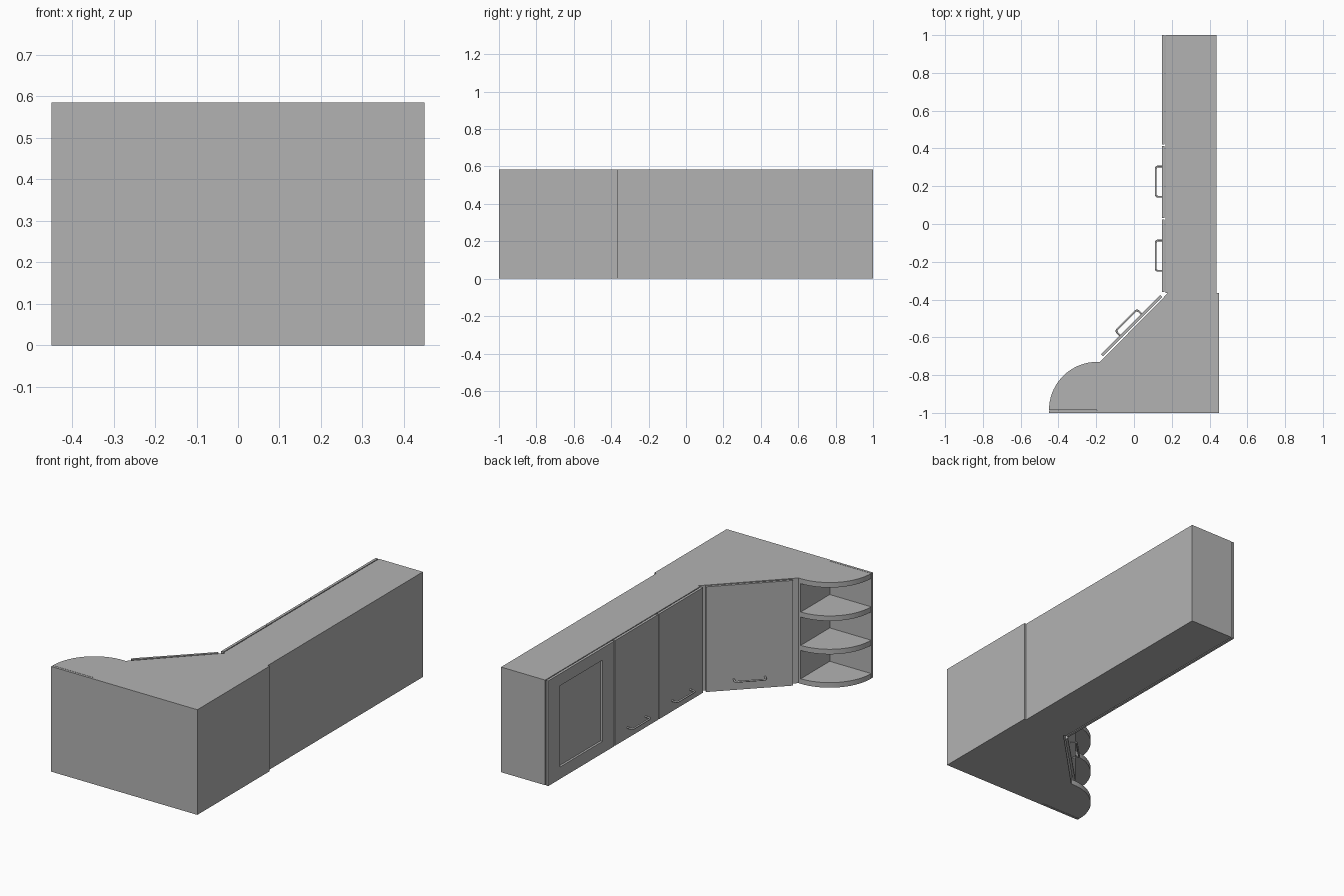
import bpy, bmesh, math
from mathutils import Vector, Matrix

cube = bpy.data.objects.get("Cube")
if cube:
    bpy.data.objects.remove(cube, do_unlink=True)

HEIGHT = 0.585
THICK = 0.014

grey = bpy.data.materials.new("cabinet grey")
grey.use_nodes = True
colour = (0.45, 0.45, 0.45, 1)
grey.diffuse_color = colour
grey.node_tree.nodes["Principled BSDF"].inputs["Base Color"].default_value = colour


def finish(name, data, matrix=None):
    obj = bpy.data.objects.new(name, data)
    data.materials.append(grey)
    bpy.context.collection.objects.link(obj)
    if matrix:
        obj.matrix_world = matrix
    return obj


def prism(name, outline, low, high):
    """Extrude a plan outline between two heights."""
    bm = bmesh.new()
    face = bm.faces.new([bm.verts.new((x, y, low)) for x, y in outline])
    top = bmesh.ops.extrude_face_region(bm, geom=[face])["geom"]
    verts = [v for v in top if isinstance(v, bmesh.types.BMVert)]
    bmesh.ops.translate(bm, verts=verts, vec=(0, 0, high - low))
    bmesh.ops.recalc_face_normals(bm, faces=bm.faces)
    mesh = bpy.data.meshes.new(name)
    bm.to_mesh(mesh)
    bm.free()
    return finish(name, mesh)


def box(name, x0, x1, y0, y1, z0=0, z1=HEIGHT):
    return prism(name, [(x0, y0), (x1, y0), (x1, y1), (x0, y1)], z0, z1)


def handle(name, matrix):
    """Bent bar handle standing out along local -x, running along local y."""
    half, out, bend = 0.08, 0.033, 0.012
    side = [(0, half)]
    for i in range(5):
        a = math.radians(22.5 * i)
        side.append((-out + bend - bend * math.sin(a), half - bend + bend * math.cos(a)))
    path = side + [(x, -y) for x, y in reversed(side)]
    curve = bpy.data.curves.new(name, 'CURVE')
    curve.dimensions = '3D'
    curve.bevel_depth = 0.005
    curve.bevel_resolution = 2
    curve.use_fill_caps = True
    spline = curve.splines.new('POLY')
    spline.points.add(len(path) - 1)
    for point, (x, y) in zip(spline.points, path):
        point.co = (x, y, 0, 1)
    finish(name, curve, matrix)


# Long straight carcass and the corner carcass with its diagonal front
box("straight_cabinet", 0.167, 0.438, -0.365, 1)
prism("corner_cabinet", [(-0.195, -1), (0.45, -1), (0.45, -0.365), (0.18, -0.365),
                         (-0.18, -0.73), (-0.195, -0.73)], 0, HEIGHT)

# Plain doors with handles on the straight run
FACE = 0.148
for label, y0, y1 in (("inner", -0.36, 0.025), ("middle", 0.031, 0.414)):
    box(label + "_door", FACE, FACE + THICK, y0, y1)
    mid = (y0 + y1) / 2 + (0.002 if label == "middle" else 0)
    handle(label + "_handle", Matrix.Translation((FACE, mid, 0.06)))

# Framed door with a recessed panel
framed = box("framed_door", FACE, FACE + THICK, 0.42, 1)
bm = bmesh.new()
bm.from_mesh(framed.data)
front = min(bm.faces, key=lambda f: f.calc_center_median().x)
bmesh.ops.inset_region(bm, faces=[front], thickness=0.085)
centre = front.calc_center_median()
for v in front.verts:
    v.co.y = centre.y + math.copysign(0.188, v.co.y - centre.y)
    v.co.z = centre.z + math.copysign(0.226, v.co.z - centre.z)
# straight-sided recess
walls = bmesh.ops.extrude_discrete_faces(bm, faces=[front])["faces"]
bmesh.ops.translate(bm, verts=walls[0].verts, vec=(0.012, 0, 0))
bmesh.ops.recalc_face_normals(bm, faces=bm.faces)
bm.to_mesh(framed.data)
bm.free()

# Diagonal corner door and handle, laid along the slanted front
start, end = Vector((-0.175, -0.69)), Vector((0.14, -0.376))
along = (end - start).normalized()
inward = Vector((along.y, -along.x)) * THICK
prism("diagonal_door", [start, end, end + inward, start + inward], 0, HEIGHT)
centre = (start + end) / 2
turn = Matrix.Rotation(math.atan2(along.y, along.x) - math.pi / 2, 4, 'Z')
handle("diagonal_handle", Matrix.Translation((centre.x, centre.y, 0.06)) @ turn)

# Open rounded end shelves with a thin wall behind them
box("shelf_back_wall", -0.45, -0.195, -1, -0.987)
CORNER_X, CORNER_Y, RADIUS = -0.195, -0.985, 0.255
arc = [(CORNER_X - RADIUS * math.sin(math.radians(a)),
        CORNER_Y + RADIUS * math.cos(math.radians(a))) for a in range(0, 91, 5)]
BOARD = 0.028
for i in range(4):
    z = i * (HEIGHT - BOARD) / 3
    shelf = prism(f"rounded_shelf_{i + 1}", arc + [(CORNER_X, CORNER_Y)], z, z + BOARD)
    bpy.ops.object.select_all(action='DESELECT')
    shelf.select_set(True)
    bpy.context.view_layer.objects.active = shelf
    bpy.ops.object.shade_smooth_by_angle(angle=math.radians(30))
